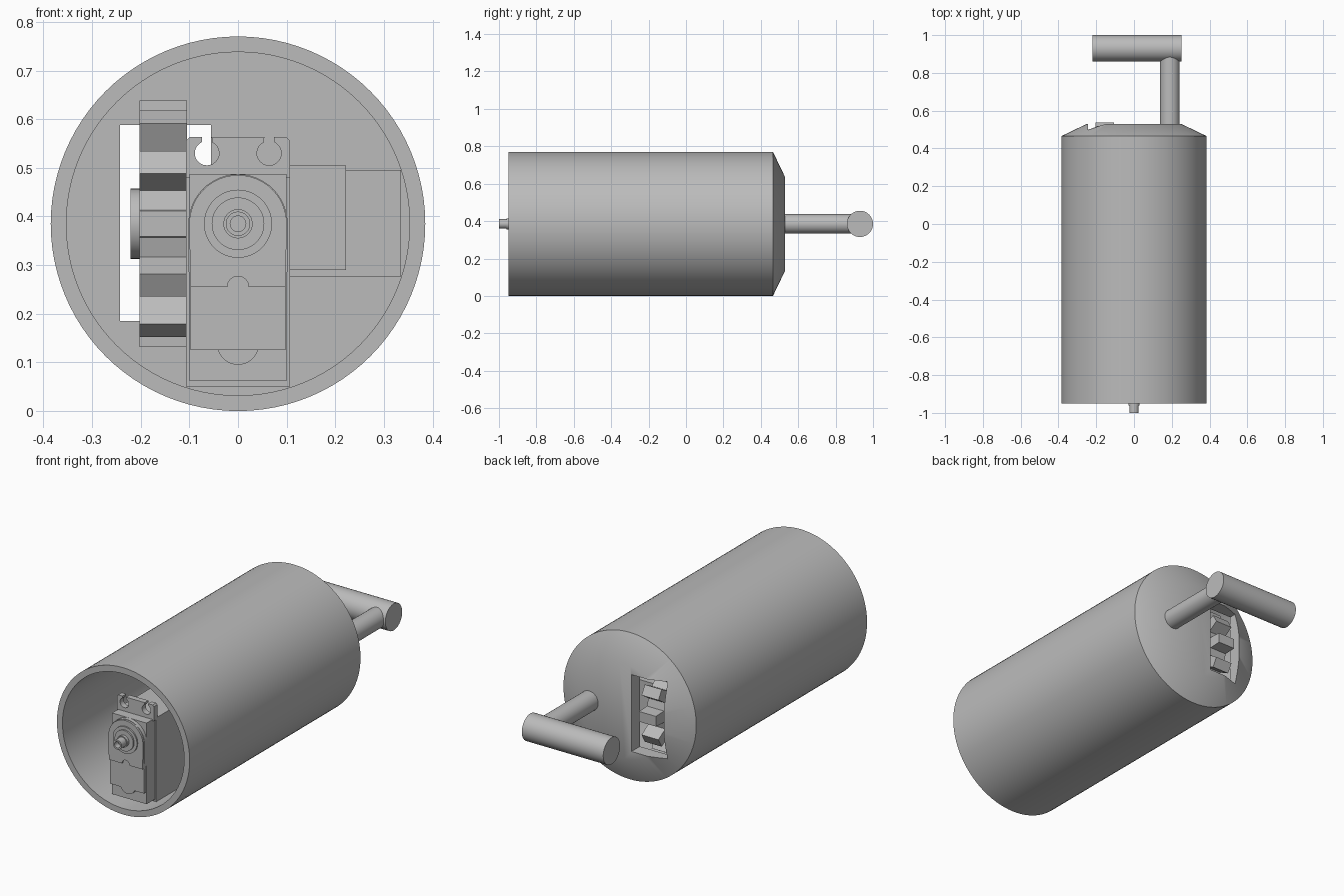
import bpy, bmesh
from math import sin, cos, pi, radians

cube = bpy.data.objects.get("Cube")
if cube:
    bpy.data.objects.remove(cube, do_unlink=True)

grey = bpy.data.materials.new("plain grey")
grey.use_nodes = True
COLOR = (0.5, 0.5, 0.5, 1)
grey.diffuse_color = COLOR
grey.node_tree.nodes["Principled BSDF"].inputs["Base Color"].default_value = COLOR

ZC = 0.385    # height of the main axis


def finish(name, bm, smooth=True):
    bmesh.ops.recalc_face_normals(bm, faces=bm.faces)
    me = bpy.data.meshes.new(name)
    bm.to_mesh(me)
    bm.free()
    ob = bpy.data.objects.new(name, me)
    bpy.context.collection.objects.link(ob)
    me.materials.append(grey)
    if smooth:
        shade(ob)
    return ob


def shade(ob):
    bpy.ops.object.select_all(action='DESELECT')
    ob.select_set(True)
    bpy.context.view_layer.objects.active = ob
    bpy.ops.object.shade_smooth_by_angle(angle=radians(30))


def place(axis, u, v, d):
    """Map a flat outline point (u, v) at depth d along the axis."""
    return (u, d, v) if axis == 'Y' else (d, u, v)


def lathe(name, profile, axis='Y', center=(0, ZC), n=48):
    """Closed solid of revolution from (radius, depth) points."""
    bm = bmesh.new()
    rings = [[bm.verts.new(place(axis, center[0] + r * cos(2 * pi * i / n),
                                 center[1] + r * sin(2 * pi * i / n), d))
              for i in range(n)] for r, d in profile]
    for a, b in zip(rings, rings[1:]):
        for i in range(n):
            j = (i + 1) % n
            bm.faces.new((a[i], a[j], b[j], b[i]))
    bm.faces.new(rings[0])
    bm.faces.new(rings[-1])
    return finish(name, bm)


def rod(name, r, d0, d1, axis='Y', center=(0, ZC), n=48):
    return lathe(name, [(r, d0), (r, d1)], axis, center, n)


def prism(name, outline, d0, d1, axis='Y', smooth=True):
    bm = bmesh.new()
    a, b = ([bm.verts.new(place(axis, u, v, d)) for u, v in outline] for d in (d0, d1))
    bm.faces.new(a)
    bm.faces.new(b)
    for i in range(len(a)):
        j = (i + 1) % len(a)
        bm.faces.new((a[i], a[j], b[j], b[i]))
    return finish(name, bm, smooth)


def box(name, x0, x1, y0, y1, z0, z1):
    return prism(name, [(x0, z0), (x1, z0), (x1, z1), (x0, z1)], y0, y1, smooth=False)


def arc(cx, cz, r, start, end, n=16):
    return [(cx + r * cos(radians(start + (end - start) * i / n)),
             cz + r * sin(radians(start + (end - start) * i / n))) for i in range(n + 1)]


# Cup-shaped shell with a tapered closed back and a slot for the wheel
shell = lathe("shell", [(0.353, 0.46), (0.353, -0.95), (0.385, -0.95),
                        (0.385, 0.465), (0.25, 0.53)], n=96)
cutter = box("slot_cutter", -0.243, -0.055, 0.3, 0.7, 0.185, 0.588)
cutter.hide_render = True
mod = shell.modifiers.new("slot", 'BOOLEAN')
mod.object = cutter
mod.solver = 'EXACT'
bpy.context.view_layer.objects.active = shell
bpy.ops.object.modifier_apply(modifier=mod.name)
bpy.data.objects.remove(cutter, do_unlink=True)
shade(shell)

# T-shaped handle on the back
rod("handle_post", 0.052, 0.50, 0.93, center=(0.19, ZC))
rod("handle_bar", 0.07, -0.22, 0.252, 'X', (0.93, ZC))

# Toothed wheel showing through the slot
WHEEL_Y, TEETH = 0.285, 12
teeth = []
for k in range(TEETH):
    for r, off in ((0.19, -9), (0.255, -6), (0.255, 6), (0.19, 9)):
        a = radians(360 / TEETH * k + off)
        teeth.append((WHEEL_Y + r * cos(a), ZC + r * sin(a)))
prism("toothed_wheel", teeth, -0.203, -0.105, 'X', smooth=False)
rod("wheel_hub", 0.072, -0.221, -0.203, 'X', (WHEEL_Y, ZC))

# Rear motor lying across the shell
box("rear_motor", -0.1, 0.335, -0.02, 0.39, 0.277, 0.495)
box("rear_motor_flange", 0.107, 0.222, -0.09, 0.44, 0.29, 0.505)

# Front motor and its mount
box("front_mount", -0.107, 0.107, -0.83, -0.4, 0.05, 0.49)
box("front_motor_body", -0.1, 0.1, -0.90, -0.5, 0.062, 0.487)
prism("front_motor_case", [(-0.098, 0.125), (0.098, 0.125), (0.098, 0.27), (0.102, 0.29)]
      + arc(0, ZC, 0.102, 0, 180, 24) + [(-0.102, 0.29), (-0.098, 0.27)], -0.92, -0.88)
prism("front_motor_cover", [(-0.098, 0.255), (-0.022, 0.255)] + arc(0, 0.255, 0.022, 180, 0)
      + [(0.098, 0.255)] + arc(0, ZC, 0.1, 0, 180, 24), -0.93, -0.9)
prism("cable_boss", arc(0, 0.138, 0.043, 180, 360), -0.915, -0.88)

# Mounting ear with two open keyholes
ear = [(-0.107, 0.48), (0.107, 0.48), (0.107, 0.555), (0.1, 0.563)]
for cx in (0.064, -0.064):
    ear += [(cx + 0.01, 0.563)] + arc(cx, 0.53, 0.025, 66, -246, 20) + [(cx - 0.01, 0.563)]
ear += [(-0.1, 0.563), (-0.107, 0.555)]
prism("mounting_ear", ear, -0.85, -0.82)

# Stepped output shaft
for name, r, y in (("shaft_collar", 0.07, -0.937), ("shaft_ring", 0.054, -0.945),
                   ("shaft_base", 0.03, -0.96)):
    rod(name, r, y, -0.91)
lathe("shaft", [(0.016, -0.97), (0.016, -1.0), (0.025, -1.0), (0.025, -0.91)], n=32)
